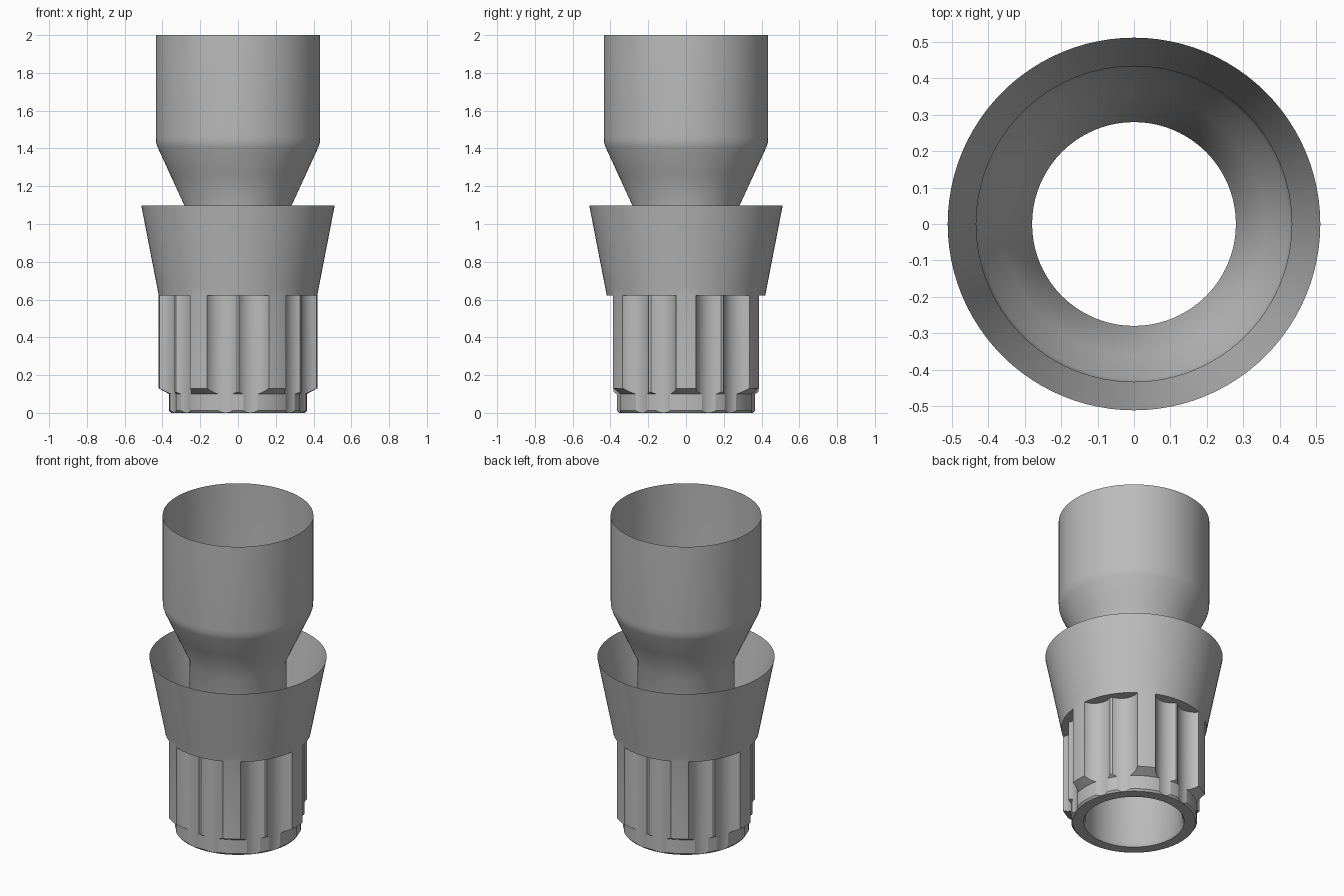
import bpy, math

if "Cube" in bpy.data.objects:
    bpy.data.objects.remove(bpy.data.objects["Cube"], do_unlink=True)

SEGMENTS = 96
GROOVE_TOP = 0.622

grey = bpy.data.materials.new("plain_grey")
grey.use_nodes = True
COLOR = (0.5, 0.5, 0.5, 1)
grey.diffuse_color = COLOR
grey.node_tree.nodes["Principled BSDF"].inputs["Base Color"].default_value = COLOR


def lathe(name, profile, closed=False):
    """Spin a list of (radius, height) points around z."""
    verts = [(r * math.cos(a), r * math.sin(a), z)
             for r, z in profile
             for a in (2 * math.pi * i / SEGMENTS for i in range(SEGMENTS))]
    rows = len(profile)
    faces = []
    for k in range(rows if closed else rows - 1):
        low, high = k * SEGMENTS, (k + 1) % rows * SEGMENTS
        for i in range(SEGMENTS):
            j = (i + 1) % SEGMENTS
            faces.append((low + i, low + j, high + j, high + i))
    mesh = bpy.data.meshes.new(name)
    mesh.from_pydata(verts, [], faces)
    mesh.materials.append(grey)
    obj = bpy.data.objects.new(name, mesh)
    bpy.context.collection.objects.link(obj)
    return obj


def activate(obj):
    bpy.ops.object.select_all(action="DESELECT")
    obj.select_set(True)
    bpy.context.view_layer.objects.active = obj


def cut(target, cutter):
    """Subtract the cutter from the target and discard it."""
    cutter.hide_render = True
    mod = target.modifiers.new("cut", "BOOLEAN")
    mod.operation = "DIFFERENCE"
    mod.solver = "EXACT"
    mod.object = cutter
    activate(target)
    bpy.ops.object.modifier_apply(modifier=mod.name)
    bpy.data.objects.remove(cutter, do_unlink=True)


# Thin upper cup, narrowing into the neck
cup = lathe("upper_cup", [(0.28, 0.66), (0.28, 1.09), (0.36, 1.264),
                          (0.425, 1.405), (0.433, 1.43), (0.435, 1.46), (0.435, 2)])

# Thin flared skirt
skirt = lathe("flared_skirt", [(0.427, 0.66), (0.512, 1.098)])

# Grip body with a stepped lower ring and an open bore
body = lathe("grip_body", [(0.29, 0), (0.355, 0), (0.365, 0.012), (0.365, 0.1),
                           (0.42, 0.13), (0.42, GROOVE_TOP), (0.427, 0.66),
                           (0.28, 0.66), (0.28, 0.02)], closed=True)

# Paired flutes between the six ribs, with a flattened ridge in each pair
depth = GROOVE_TOP + 0.1
mid = GROOVE_TOP - depth / 2
for n in range(6):
    centre = math.radians(30 + 60 * n)
    for side in (-1, 1):
        a = centre + side * math.radians(10.6)
        bpy.ops.mesh.primitive_cylinder_add(
            vertices=48, radius=0.1, depth=depth,
            location=(0.455 * math.cos(a), 0.455 * math.sin(a), mid))
        cut(body, bpy.context.object)
    bpy.ops.mesh.primitive_cube_add(
        size=1, location=(0.434 * math.cos(centre), 0.434 * math.sin(centre), mid),
        rotation=(0, 0, centre))
    ridge = bpy.context.object
    ridge.scale = (0.1, 0.05, depth)
    cut(body, ridge)

for obj in (cup, skirt, body):
    activate(obj)
    bpy.ops.object.shade_smooth_by_angle(angle=math.radians(28))
